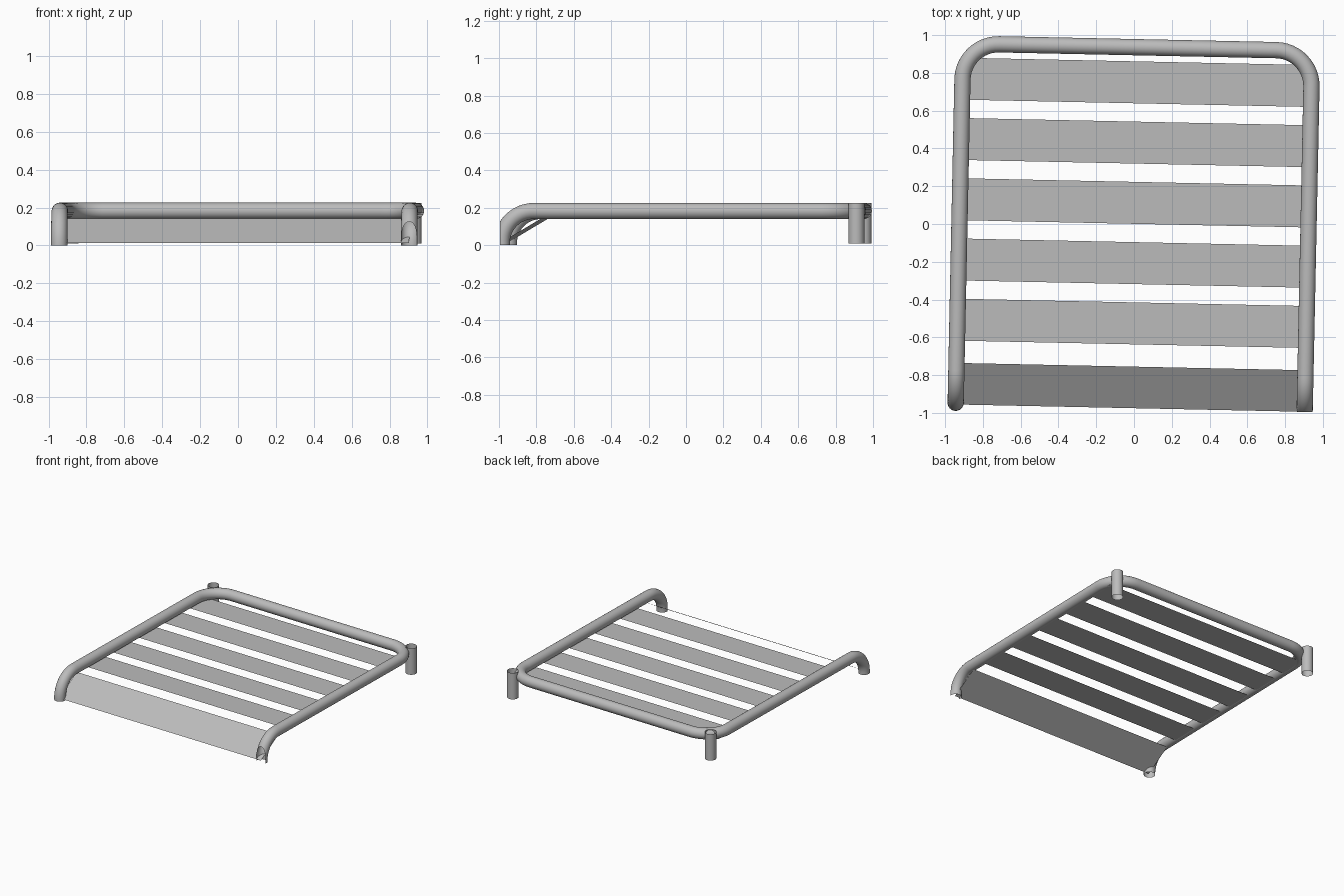
import bpy, bmesh, math
from mathutils import Matrix, Vector

cube = bpy.data.objects.get("Cube")
if cube:
    bpy.data.objects.remove(cube, do_unlink=True)

TURN = Matrix.Rotation(math.radians(-1.2), 4, 'Z')  # whole rack sits slightly turned
R = 0.043                                           # tube radius
RAIL_X, BACK_Y, RAIL_Z, SLAT_Z = 0.924, 0.936, 0.183, 0.143
SIDES = 24


def material(name, value):
    m = bpy.data.materials.new(name)
    m.use_nodes = True
    m.diffuse_color = (value, value, value, 1)
    m.node_tree.nodes["Principled BSDF"].inputs["Base Color"].default_value = (value, value, value, 1)
    return m


grey = material("grey metal", 0.5)


def finish(name, bm, smooth=True):
    bm.transform(TURN)
    me = bpy.data.meshes.new(name)
    bm.to_mesh(me)
    bm.free()
    me.materials.append(grey)
    for p in me.polygons:
        p.use_smooth = smooth
    ob = bpy.data.objects.new(name, me)
    bpy.context.collection.objects.link(ob)
    return ob


def tube(path):
    """Open-ended round tube swept along a path of points."""
    bm = bmesh.new()
    rings = []
    side = None
    for i, p in enumerate(path):
        t = (path[min(i + 1, len(path) - 1)] - path[max(i - 1, 0)]).normalized()
        side = t.orthogonal() if side is None else side - t * side.dot(t)
        side.normalize()
        up = t.cross(side)
        angles = [2 * math.pi * k / SIDES for k in range(SIDES)]
        rings.append([bm.verts.new(p + R * (math.cos(a) * side + math.sin(a) * up)) for a in angles])
    for a, b in zip(rings, rings[1:]):
        for k in range(SIDES):
            n = (k + 1) % SIDES
            bm.faces.new((a[k], a[n], b[n], b[k]))
    return bm


# Bent frame: front leg, side rail, rounded corner and half of the back rail
half = [Vector((RAIL_X, -0.966, 0))]
bend, corner, steps = 0.171, 0.19, 12
for i in range(steps + 1):
    a = math.pi / 2 * i / steps
    half.append(Vector((RAIL_X, -0.795 - bend * math.cos(a), 0.012 + bend * math.sin(a))))
for i in range(steps + 1):
    a = math.pi / 2 * i / steps
    half.append(Vector((RAIL_X - corner * (1 - math.cos(a)),
                        BACK_Y - corner * (1 - math.sin(a)), RAIL_Z)))
mirrored = [Vector((-p.x, p.y, p.z)) for p in reversed(half)]
frame = finish("bent_tube_frame", tube(half + mirrored))

# The front of one leg is cut off flat and left open
bm = bmesh.new()
bm.from_mesh(frame.data)
bmesh.ops.bisect_plane(bm, geom=bm.verts[:] + bm.edges[:] + bm.faces[:],
                       plane_co=(0, -0.995, 0), plane_no=(0, -1, 0), clear_outer=True)
bm.to_mesh(frame.data)
bm.free()

# Open rear posts
for name, s in (("left_rear_post", 1), ("right_rear_post", -1)):
    finish(name, tube([Vector((s * 0.906, 0.93, z)) for z in (0.01, 0.225)]))


# Slats: thin sheets under the rails, the front one sloping down
def slat(name, y0, z0, y1, z1):
    bm = bmesh.new()
    corners = [(-RAIL_X, y0, z0), (RAIL_X, y0, z0), (RAIL_X, y1, z1), (-RAIL_X, y1, z1)]
    bm.faces.new([bm.verts.new(c) for c in corners])
    finish(name, bm, smooth=False)


for i in range(5):
    y = 0.75 - 0.319 * i
    slat(f"slat_{i + 1}", y - 0.111, SLAT_Z, y + 0.111, SLAT_Z)
slat("front_sloping_slat", -0.975, 0.012, -0.755, SLAT_Z)
